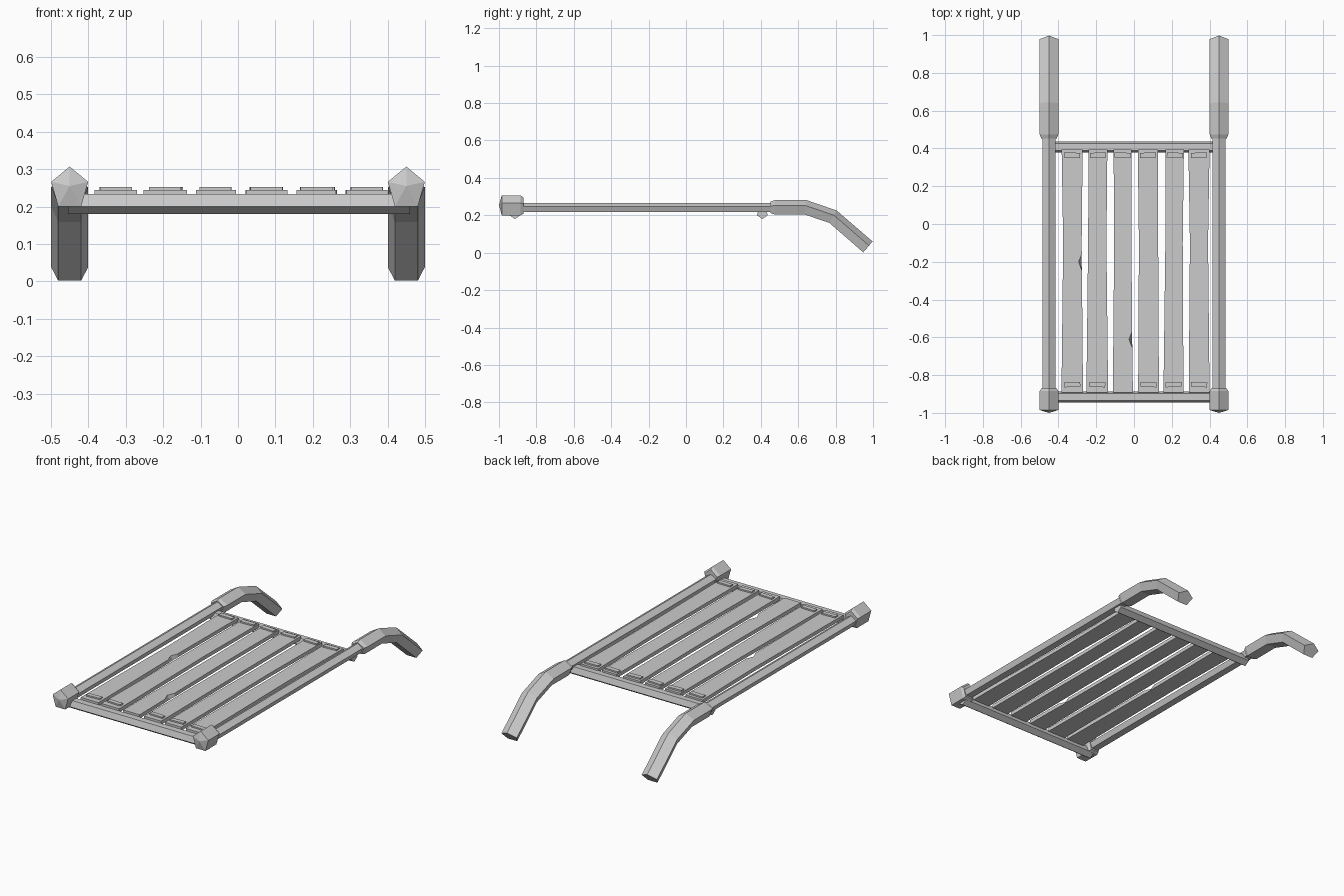
import bpy, bmesh, math
from mathutils import Vector

if "Cube" in bpy.data.objects:
    bpy.data.objects.remove(bpy.data.objects["Cube"])


def make_object(name, bm, mirror=False):
    bmesh.ops.remove_doubles(bm, verts=bm.verts, dist=0.0005)
    bmesh.ops.recalc_face_normals(bm, faces=bm.faces)
    me = bpy.data.meshes.new(name)
    bm.to_mesh(me)
    bm.free()
    ob = bpy.data.objects.new(name, me)
    bpy.context.collection.objects.link(ob)
    if mirror:
        ob.modifiers.new("mirror", 'MIRROR')
    return ob


def loft(bm, rings, caps=True):
    loops = [[bm.verts.new(p) for p in r] for r in rings]
    n = len(loops[0])
    for a, b in zip(loops, loops[1:]):
        for i in range(n):
            j = (i + 1) % n
            bm.faces.new((a[i], a[j], b[j], b[i]))
    if caps:
        bm.faces.new(loops[0])
        bm.faces.new(loops[-1])


def five_sided_tube(name, stations, x=0.45):
    """stations: (y, z, half width radius, height radius); point of the pentagon is up"""
    pts = [Vector((s[0], s[1])) for s in stations]
    rings = []
    for k, (y, z, rx, rz) in enumerate(stations):
        t = pts[min(k + 1, len(pts) - 1)] - pts[max(k - 1, 0)]
        if 0 < k < len(pts) - 1:
            t = (pts[k + 1] - pts[k]).normalized() + (pts[k] - pts[k - 1]).normalized()
        t.normalize()
        ring = []
        for i in range(5):
            a = math.radians(90 + 72 * i)
            h = rz * math.sin(a)
            ring.append((x + rx * math.cos(a), y - t.y * h, z + t.x * h))
        rings.append(ring)
    bm = bmesh.new()
    loft(bm, rings)
    return make_object(name, bm, mirror=True)


# Side rails
five_sided_tube("side_rails", [(-0.9, 0.239, 0.035, 0.028), (0.47, 0.239, 0.035, 0.028)])

# Front knobs: ring bodies with a shallow pointed face
bm_knob = bmesh.new()
rings = []
for y, z, rx, rz in [(-0.985, 0.248, 0.052, 0.059), (-0.885, 0.248, 0.052, 0.059),
                     (-0.87, 0.247, 0.043, 0.048)]:
    rings.append([(0.45 + rx * math.cos(math.radians(90 + 72 * i)), y,
                   z + rz * math.sin(math.radians(90 + 72 * i))) for i in range(5)])
rings.insert(0, [(0.45, -1.0, 0.255)] * 5)
loft(bm_knob, rings, caps=False)
bm_knob.faces.new([v for v in list(bm_knob.verts)[-5:]])
make_object("front_knobs", bm_knob, mirror=True)

# Curved handles at the back
five_sided_tube("curved_handles", [(0.453, 0.239, 0.043, 0.034), (0.475, 0.239, 0.052, 0.0425),
                                   (0.638, 0.239, 0.052, 0.0425), (0.784, 0.189, 0.052, 0.0425),
                                   (0.970, 0.028, 0.052, 0.0425)])

# Cross bars: pentagons with the point down
for name, y in (("front_cross_bar", -0.915), ("back_cross_bar", 0.408)):
    bm = bmesh.new()
    loft(bm, [[(x, y + 0.031 * math.cos(math.radians(-90 + 72 * i)),
                0.21 + 0.03 * math.sin(math.radians(-90 + 72 * i))) for i in range(5)]
              for x in (-0.455, 0.46)])
    make_object(name, bm)

# Slats: left and right edge at the front, middle and back; optional chip (y, depth)
slats = [
    ((-0.384, -0.27), (-0.375, -0.277), (-0.383, -0.272), (-0.2, 0.017)),
    ((-0.252, -0.137), (-0.243, -0.146), (-0.24, -0.141), None),
    ((-0.112, -0.006), (-0.105, -0.014), (-0.108, -0.012), (-0.61, 0.018)),
    ((0.022, 0.132), (0.026, 0.128), (0.02, 0.128), None),
    ((0.156, 0.262), (0.166, 0.258), (0.168, 0.264), None),
    ((0.29, 0.4), (0.296, 0.392), (0.288, 0.4), None),
]
Y0, YM, Y1 = -0.893, -0.1, 0.395


def slat_outline(front, mid, back, chip, depth_scale, z):
    pts = [(front[0], Y0), (front[1], Y0)]
    if chip:
        cy, d = chip
        for dy, dd in ((-0.045, 0), (0.0, d), (0.042, 0)):
            f = (cy + dy - Y0) / (YM - Y0)
            pts.append((front[1] + (mid[1] - front[1]) * f - dd * depth_scale, cy + dy))
    pts += [(mid[1], YM), (back[1], Y1), (back[0], Y1), (mid[0], YM)]
    return [(x, y, z) for x, y in pts]


def box(name, x, y, z, sx, sy, sz, turn):
    bm = bmesh.new()
    bmesh.ops.create_cube(bm, size=1)
    bmesh.ops.scale(bm, vec=(sx, sy, sz), verts=bm.verts)
    ob = make_object(name, bm)
    ob.location = (x, y, z)
    ob.rotation_euler.z = turn


for n, (front, mid, back, chip) in enumerate(slats, 1):
    bm = bmesh.new()
    loft(bm, [slat_outline(front, mid, back, chip, 0.1, 0.224),
              slat_outline(front, mid, back, chip, 1.0, 0.245)])
    make_object(f"slat_{n}", bm)
    # Small cleats fixing each slat; one is missing at the front
    turn = 0.04 * (-1) ** n
    box(f"back_cleat_{n}", sum(back) / 2, 0.364, 0.244, 0.085, 0.028, 0.018, turn)
    if n != 3:
        box(f"front_cleat_{n}", sum(front) / 2, -0.85, 0.244, 0.085, 0.026, 0.018, -turn)
